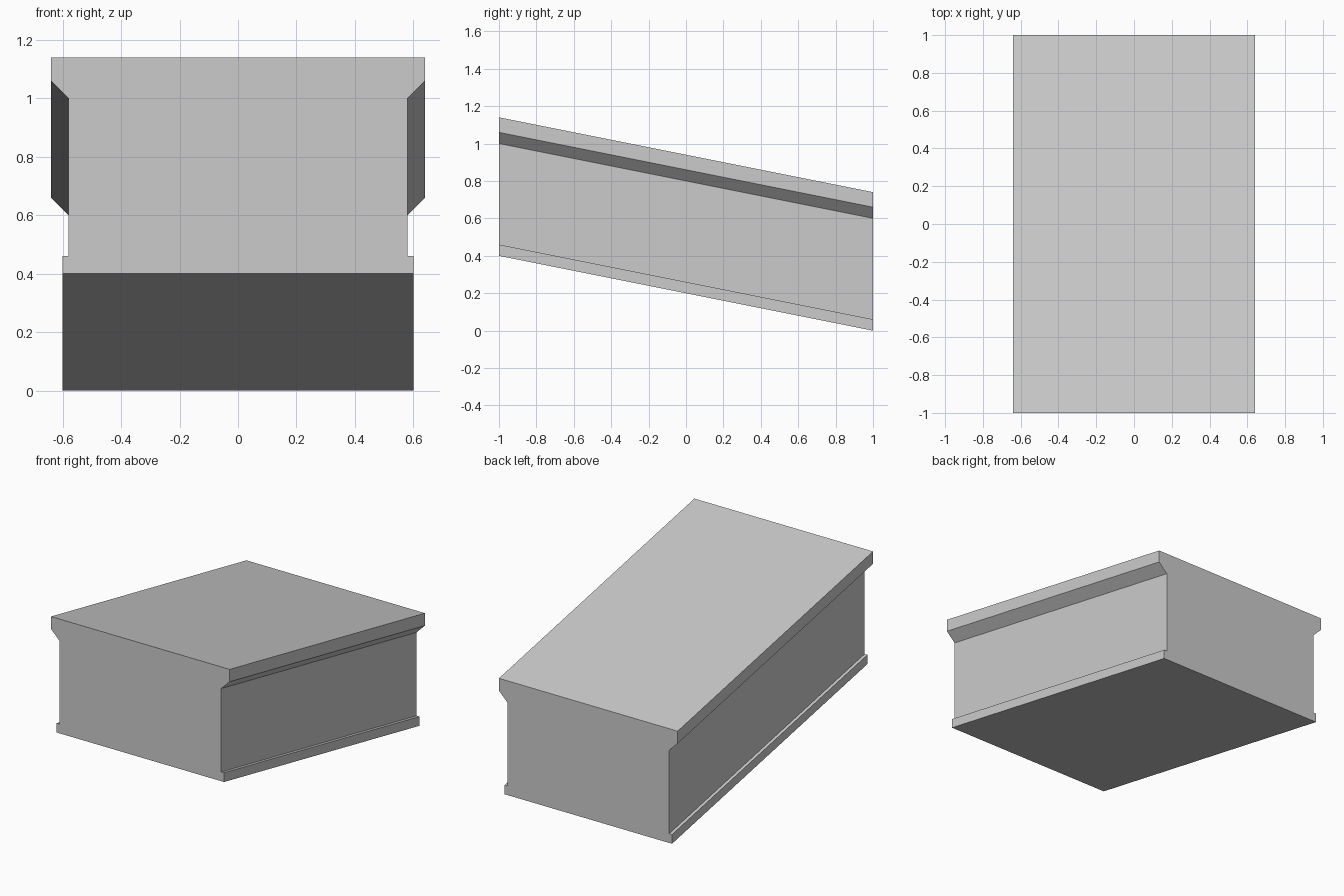
import bpy
import bmesh

cube = bpy.data.objects.get("Cube")
if cube:
    bpy.data.objects.remove(cube, do_unlink=True)

# Plain grey stone
stone = bpy.data.materials.new("grey_stone")
stone.use_nodes = True
colour = (0.6, 0.6, 0.6, 1.0)
stone.diffuse_color = colour
stone.node_tree.nodes["Principled BSDF"].inputs["Base Color"].default_value = colour

# Half section: base lip, recessed wall, flared coping (half width, height)
half = [(0.60, 0.0), (0.60, 0.06), (0.58, 0.06), (0.58, 0.60), (0.64, 0.66), (0.64, 0.74)]
section = half + [(-x, z) for x, z in reversed(half)]
drop = 0.4

# Sloping wall: the mirrored section swept from the high front to the low back
bm = bmesh.new()
front = [bm.verts.new((x, -1, z + drop)) for x, z in section]
back = [bm.verts.new((x, 1, z)) for x, z in section]
bm.faces.new(front)
bm.faces.new(back[::-1])
for i in range(len(section)):
    j = (i + 1) % len(section)
    bm.faces.new((front[j], front[i], back[i], back[j]))
bmesh.ops.recalc_face_normals(bm, faces=bm.faces)

mesh = bpy.data.meshes.new("sloping_wall")
bm.to_mesh(mesh)
bm.free()
mesh.materials.append(stone)
wall = bpy.data.objects.new("sloping_wall", mesh)
bpy.context.collection.objects.link(wall)
